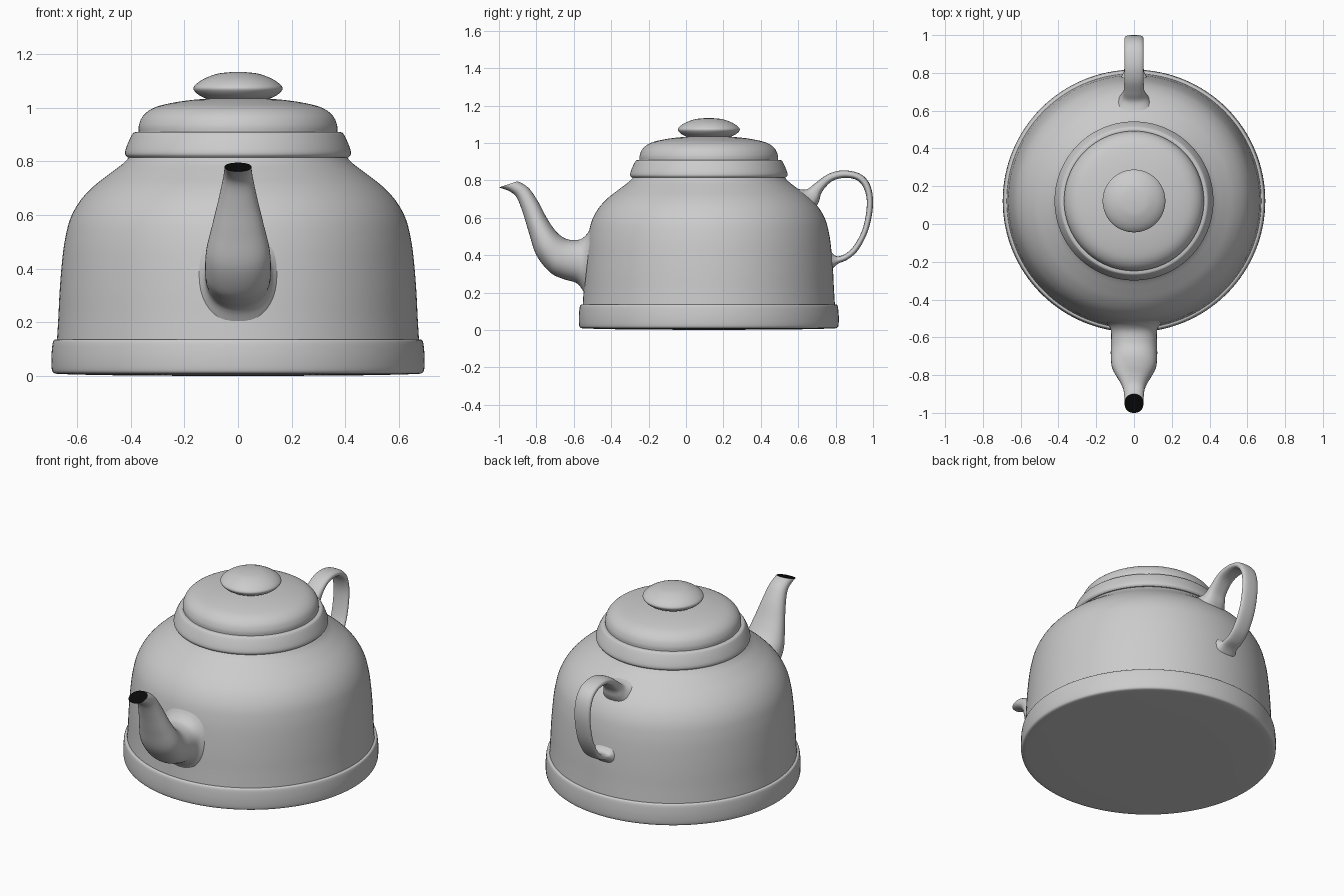
import bpy, bmesh, math

CY = 0.122      # centre of the round pot on the y axis


def material(name, rgb):
    m = bpy.data.materials.new(name)
    m.diffuse_color = (*rgb, 1)
    return m


grey = material("light grey", (0.6, 0.6, 0.6))
black = material("black", (0.003, 0.003, 0.003))


def smooth_path(pts, steps):
    """Catmull-Rom curve through points of any dimension."""
    out = []
    for i in range(len(pts) - 1):
        p0, p1 = pts[max(i - 1, 0)], pts[i]
        p2, p3 = pts[i + 1], pts[min(i + 2, len(pts) - 1)]
        for s in range(steps):
            t = s / steps
            out.append([0.5 * (2 * b + (c - a) * t + (2 * a - 5 * b + 4 * c - d) * t * t
                               + (3 * b - a - 3 * c + d) * t ** 3)
                        for a, b, c, d in zip(p0, p1, p2, p3)])
    return out + [list(pts[-1])]


def finish(bm, name, mats):
    me = bpy.data.meshes.new(name)
    bm.to_mesh(me)
    bm.free()
    for m in mats:
        me.materials.append(m)
    me.shade_smooth()
    me.set_sharp_from_angle(angle=math.radians(40))
    ob = bpy.data.objects.new(name, me)
    bpy.context.collection.objects.link(ob)
    return ob


def lathe(name, pieces, n=128):
    """Spin smooth profile pieces (radius, z), listed bottom to top."""
    prof = []
    for p in pieces:
        prof += smooth_path(p, 5)
    bm = bmesh.new()
    rings = [[bm.verts.new((r * math.cos(2 * math.pi * k / n),
                            CY + r * math.sin(2 * math.pi * k / n), z))
              for k in range(n)] for r, z in prof]
    for a, b in zip(rings, rings[1:]):
        for k in range(n):
            j = (k + 1) % n
            bm.faces.new((a[k], a[j], b[j], b[k]))
    bmesh.ops.remove_doubles(bm, verts=bm.verts, dist=0.0002)
    return finish(bm, name, [grey])


def loft(name, sections, power, end_mat=0, n=40):
    """Tube from sections (edge A y, z, edge B y, z, half width in x)."""
    bm = bmesh.new()
    rings = []
    for ay, az, by, bz, w in smooth_path(sections, 6):
        ring = []
        for k in range(n):
            c, s = math.cos(2 * math.pi * k / n), math.sin(2 * math.pi * k / n)
            u = math.copysign(abs(c) ** (2 / power), c)
            v = math.copysign(abs(s) ** (2 / power), s)
            ring.append(bm.verts.new((w * v, (ay + by) / 2 + u * (ay - by) / 2,
                                      (az + bz) / 2 + u * (az - bz) / 2)))
        rings.append(ring)
    for a, b in zip(rings, rings[1:]):
        for k in range(n):
            j = (k + 1) % n
            bm.faces.new((a[k], a[j], b[j], b[k]))
    bm.faces.new(rings[0])
    bm.faces.new(rings[-1]).material_index = end_mat
    bmesh.ops.recalc_face_normals(bm, faces=bm.faces)
    return finish(bm, name, [grey, black])


# pot: underside, base band and domed body
lathe("pot_body", [
    [(0, 0), (0.45, 0.003), (0.672, 0.008)],
    [(0.672, 0.008), (0.688, 0.013), (0.694, 0.03), (0.695, 0.07),
     (0.692, 0.11), (0.688, 0.13), (0.682, 0.136), (0.674, 0.137)],
    [(0.674, 0.137), (0.669, 0.22), (0.664, 0.32), (0.655, 0.43), (0.644, 0.51),
     (0.625, 0.585), (0.59, 0.65), (0.54, 0.705), (0.48, 0.752),
     (0.43, 0.79), (0.405, 0.816)],
])

# lid: rolled lower rim and stepped dome
lathe("lid", [
    [(0.39, 0.814), (0.412, 0.815)],
    [(0.412, 0.815), (0.42, 0.825), (0.419, 0.842), (0.408, 0.872),
     (0.394, 0.9), (0.385, 0.908), (0.37, 0.91)],
    [(0.37, 0.91), (0.369, 0.935), (0.355, 0.967), (0.325, 0.993),
     (0.28, 1.01), (0.2, 1.025), (0.11, 1.034)],
    [(0.11, 1.034), (0, 1.036)],
])

# knob
lathe("lid_knob", [
    [(0.1, 1.03), (0.125, 1.036), (0.15, 1.05), (0.166, 1.07), (0.155, 1.088),
     (0.125, 1.108), (0.08, 1.125), (0.04, 1.131), (0, 1.133)],
])

# spout with dark mouth
loft("spout", [
    (-0.505, 0.56, -0.545, 0.20, 0.145),
    (-0.53, 0.513, -0.568, 0.235, 0.127),
    (-0.567, 0.484, -0.595, 0.255, 0.121),
    (-0.62, 0.482, -0.66, 0.274, 0.122),
    (-0.66, 0.497, -0.727, 0.308, 0.123),
    (-0.70, 0.533, -0.80, 0.40, 0.118),
    (-0.745, 0.60, -0.84, 0.52, 0.096),
    (-0.79, 0.685, -0.872, 0.625, 0.073),
    (-0.835, 0.752, -0.905, 0.708, 0.057),
    (-0.87, 0.78, -0.945, 0.742, 0.052),
    (-0.90, 0.795, -1.0, 0.762, 0.05),
], 2.2, end_mat=1)

# handle loop: outer edge, inner edge, half width
loft("handle", [
    (0.59, 0.755, 0.69, 0.645, 0.09),
    (0.645, 0.752, 0.712, 0.69, 0.066),
    (0.69, 0.784, 0.727, 0.738, 0.054),
    (0.76, 0.833, 0.78, 0.795, 0.051),
    (0.84, 0.853, 0.85, 0.813, 0.05),
    (0.93, 0.835, 0.915, 0.80, 0.05),
    (0.984, 0.776, 0.953, 0.752, 0.05),
    (1.0, 0.67, 0.967, 0.67, 0.05),
    (0.975, 0.535, 0.946, 0.545, 0.05),
    (0.922, 0.43, 0.898, 0.45, 0.05),
    (0.866, 0.378, 0.85, 0.406, 0.05),
    (0.81, 0.352, 0.802, 0.395, 0.054),
    (0.772, 0.315, 0.765, 0.435, 0.075),
], 2.6)
